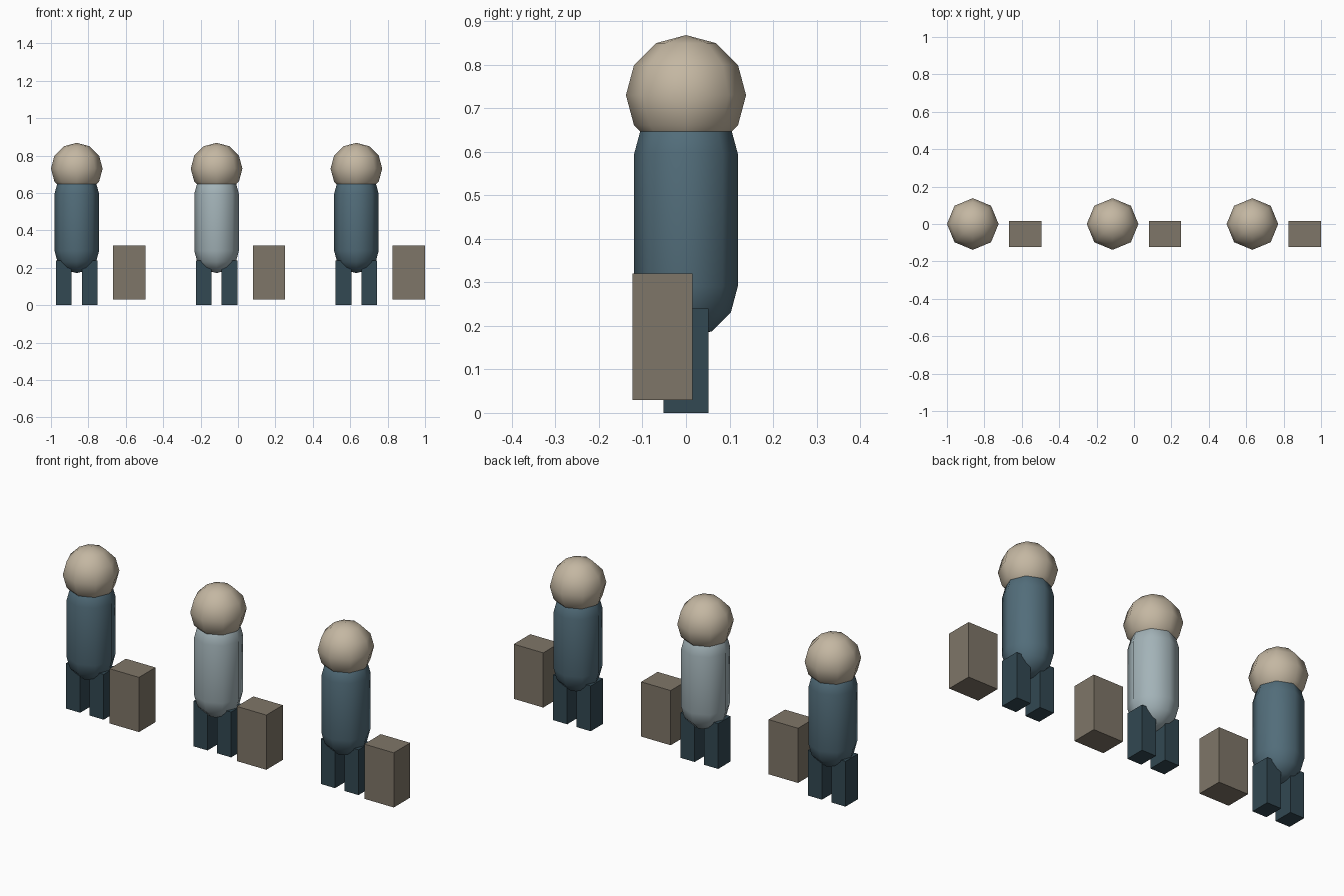
import bpy, bmesh, math

if "Cube" in bpy.data.objects:
    bpy.data.objects.remove(bpy.data.objects["Cube"])


def material(name, hex_rgb):
    # flat colour from an sRGB hex value, stored linear
    m = bpy.data.materials.new(name)
    srgb = [((hex_rgb >> s) & 255) / 255 for s in (16, 8, 0)]
    m.diffuse_color = [((c + 0.055) / 1.055) ** 2.4 for c in srgb] + [1]
    m.use_nodes = True
    m.node_tree.nodes["Principled BSDF"].inputs["Base Color"].default_value = m.diffuse_color
    return m


SKIN = material("warm beige", 0xC4B7A2)
DARK_COAT = material("slate blue", 0x526D7A)
PALE_COAT = material("pale blue grey", 0xA3B3B8)
TROUSERS = material("dark navy", 0x324852)
CASE = material("brown grey", 0x7F7668)


def box(name, center, size, mat):
    bpy.ops.mesh.primitive_cube_add(size=1, location=center)
    ob = bpy.context.object
    ob.name = name
    ob.scale = size
    bpy.ops.object.transform_apply(location=False, rotation=False, scale=True)
    ob.data.materials.append(mat)
    return ob


def ball(name, center, radius, mat, stretch=0):
    # eight-sided ball; stretch pulls the halves apart into a capsule
    bm = bmesh.new()
    rings = []
    profile = [(radius * math.cos(math.radians(a)),
                radius * math.sin(math.radians(a)) + math.copysign(stretch / 2, a))
               for a in (-60, -30, 0, 30, 60)]
    if stretch:
        profile[2:3] = [(radius, -stretch / 2), (radius, stretch / 2)]
    for r, z in profile:
        rings.append([bm.verts.new((r * math.cos(i * math.pi / 4),
                                    r * math.sin(i * math.pi / 4), z)) for i in range(8)])
    bottom = bm.verts.new((0, 0, -radius - stretch / 2))
    top = bm.verts.new((0, 0, radius + stretch / 2))
    for i in range(8):
        j = (i + 1) % 8
        for lo, hi in zip(rings, rings[1:]):
            bm.faces.new((lo[i], lo[j], hi[j], hi[i]))
        bm.faces.new((bottom, rings[0][j], rings[0][i]))
        bm.faces.new((rings[-1][i], rings[-1][j], top))
    for f in bm.faces:
        f.smooth = True
    me = bpy.data.meshes.new(name)
    bm.to_mesh(me)
    bm.free()
    me.materials.append(mat)
    ob = bpy.data.objects.new(name, me)
    ob.location = center
    bpy.context.collection.objects.link(ob)
    return ob


# three standing travellers, each with a case at their side
for n, (x, coat) in enumerate([(-0.862, DARK_COAT), (-0.1145, PALE_COAT), (0.633, DARK_COAT)], 1):
    ball(f"head_{n}", (x, 0, 0.73), 0.138, SKIN)
    ball(f"torso_{n}", (x, 0, 0.443), 0.119, coat, stretch=0.305)
    for side, s in (("left", 1), ("right", -1)):
        box(f"{side}_leg_{n}", (x + s * 0.069, 0, 0.12), (0.083, 0.104, 0.24), TROUSERS)
    box(f"case_{n}", (x + 0.2805, -0.054, 0.175), (0.173, 0.138, 0.29), CASE)
